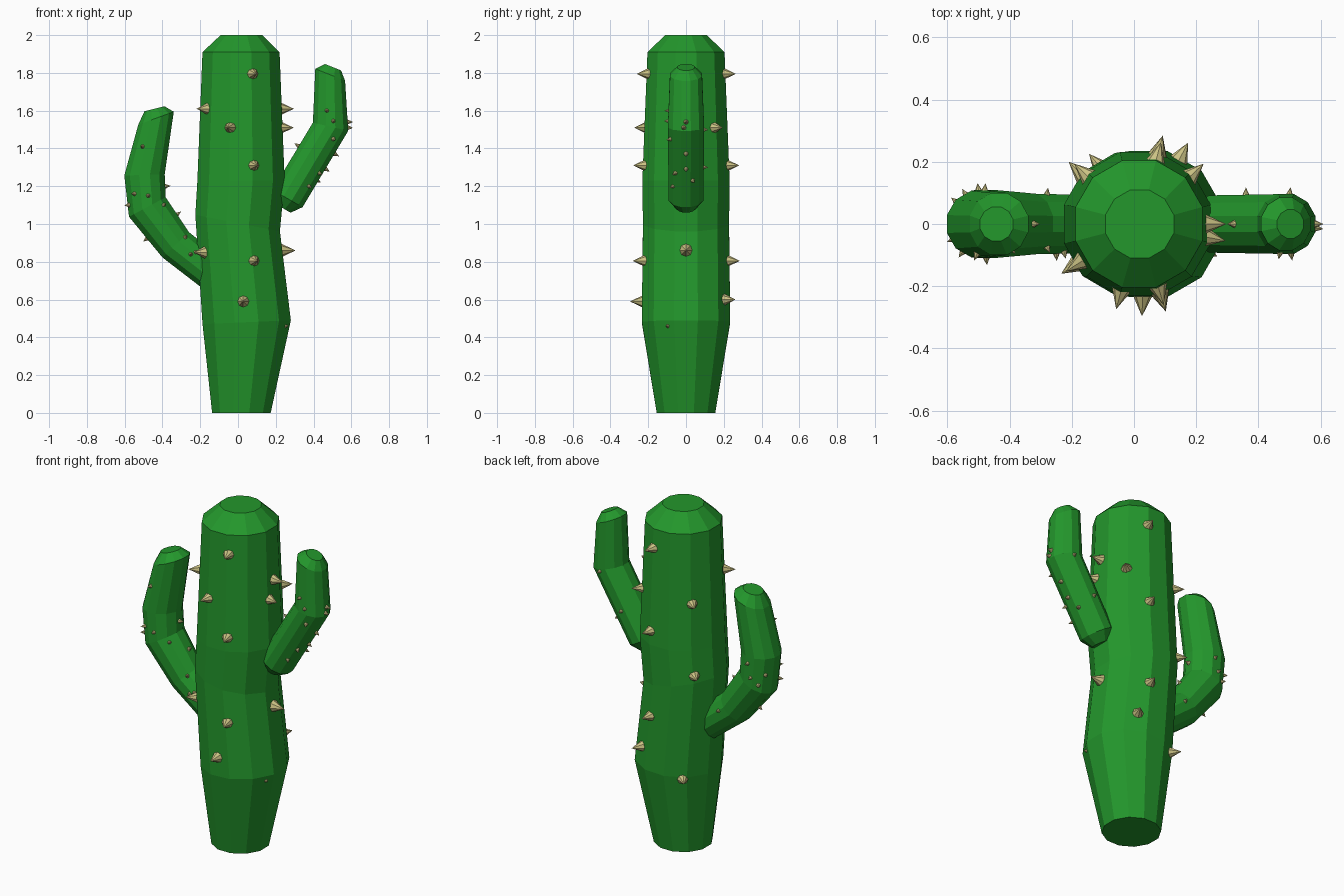
import bpy, bmesh, math
from mathutils import Vector

if "Cube" in bpy.data.objects:
    bpy.data.objects.remove(bpy.data.objects["Cube"])


def material(name, rgb):
    m = bpy.data.materials.new(name)
    m.diffuse_color = (*rgb, 1)
    m.use_nodes = True
    m.node_tree.nodes["Principled BSDF"].inputs["Base Color"].default_value = m.diffuse_color
    return m


GREEN = material("cactus_green", (0.017, 0.31, 0.025))
STRAW = material("spine_straw", (0.60, 0.54, 0.23))


def finish(bm, name, mat):
    bmesh.ops.recalc_face_normals(bm, faces=bm.faces)
    me = bpy.data.meshes.new(name)
    bm.to_mesh(me)
    bm.free()
    me.materials.append(mat)
    ob = bpy.data.objects.new(name, me)
    bpy.context.collection.objects.link(ob)
    return ob


def tube(name, rings, sides):
    """Skin rings given as (x, z, radius, tilt in degrees)."""
    bm = bmesh.new()
    loops = []
    for x, z, r, tilt in rings:
        t = math.radians(tilt)
        loop = []
        for i in range(sides):
            a = 2 * math.pi * (i + 0.5) / sides
            c = r * math.cos(a) / math.cos(math.pi / sides)
            s = r * math.sin(a) / math.cos(math.pi / sides)
            loop.append(bm.verts.new((x + c * math.cos(t), s, z + c * math.sin(t))))
        loops.append(loop)
    for lo, hi in zip(loops, loops[1:]):
        for i in range(sides):
            j = (i + 1) % sides
            bm.faces.new((lo[i], lo[j], hi[j], hi[i]))
    bm.faces.new(loops[0][::-1])
    bm.faces.new(loops[-1])
    return finish(bm, name, GREEN)


# Trunk and arms
trunk = [(0.018, 0, 0.155, 0), (0.046, 0.48, 0.234, 2.5), (-0.002, 1.005, 0.228, -11),
         (0.016, 1.23, 0.231, 0), (0.016, 1.91, 0.204, 0), (0.018, 2.0, 0.11, 0)]
left_arm = [(-0.10, 0.71, 0.05, 52), (-0.14, 0.74, 0.093, 52), (-0.33, 0.89, 0.097, 44),
            (-0.48, 1.09, 0.11, 28), (-0.495, 1.26, 0.107, 2), (-0.434, 1.56, 0.10, 20),
            (-0.442, 1.61, 0.055, 14)]
right_arm = [(0.235, 1.085, 0.05, -30), (0.262, 1.135, 0.092, -30), (0.49, 1.515, 0.096, -13),
             (0.488, 1.79, 0.085, -22), (0.503, 1.83, 0.046, -22)]
tube("trunk", trunk, 12)
tube("left_arm", left_arm, 12)
tube("right_arm", right_arm, 12)


def cone(bm, base, normal, radius, length):
    n = normal.normalized()
    m = n.to_track_quat('Z', 'Y').to_matrix().to_4x4()
    m.translation = base + n * length / 2
    bmesh.ops.create_cone(bm, cap_ends=True, segments=8, radius1=radius, radius2=0,
                          depth=length, matrix=m)


def at_height(z):
    for a, b in zip(trunk, trunk[1:]):
        if z <= b[1]:
            f = (z - a[1]) / (b[1] - a[1])
            return a[0] + f * (b[0] - a[0]), a[2] + f * (b[2] - a[2])


# Large trunk spines: direction in degrees, heights
bm = bmesh.new()
for deg, heights in [(287, (1.795, 1.31, 0.805)), (255, (1.51,)), (268, (0.59,)),
                     (75, (1.795, 1.31, 0.805)), (62, (0.60,)), (43, (1.51,)),
                     (137, (1.50, 1.08)), (130, (0.46,)), (213, (1.61, 0.85)),
                     (0, (1.61, 0.86)), (-11, (1.51,))]:
    for z in heights:
        cx, r = at_height(z)
        d = Vector((math.cos(math.radians(deg)), math.sin(math.radians(deg)), 0))
        cone(bm, Vector((cx, 0, z)) + d * (r - 0.012), d, 0.036, 0.076)
cx, r = at_height(0.46)
d = Vector((0.9, -0.42, 0)).normalized()
cone(bm, Vector((cx, 0, 0.46)) + d * (r - 0.005), d, 0.012, 0.02)
finish(bm, "trunk_spines", STRAW)


def arm_spines(name, arm, front, back):
    """Small spines on the arm surface, from front-view x and z."""
    bm = bmesh.new()
    for pts, side in ((front, -1), (back, 1)):
        for x, z in pts:
            p = Vector((x, 0, z))
            best = None
            for a, b in zip(arm[1:], arm[2:-1]):
                A, B = Vector((a[0], 0, a[1])), Vector((b[0], 0, b[1]))
                f = max(0, min(1, (p - A).dot(B - A) / (B - A).length_squared))
                q = A.lerp(B, f)
                if best is None or (p - q).length < best[0]:
                    best = ((p - q).length, q, a[2] + f * (b[2] - a[2]))
            dist, q, r = best
            n = p - q
            n.y = side * math.sqrt(max(0, r * r - dist * dist))
            n.normalize()
            cone(bm, q + n * (r - 0.004), n, 0.013, 0.028)
    finish(bm, name, STRAW)


arm_spines("left_arm_spines", left_arm,
           [(-0.505, 1.41), (-0.55, 1.16), (-0.475, 1.15), (-0.395, 1.10), (-0.58, 1.10),
            (-0.485, 0.92), (-0.38, 1.20), (-0.31, 1.06), (-0.28, 0.93), (-0.25, 0.84),
            (-0.225, 0.85)],
           [(-0.28, 0.88), (-0.54, 1.10), (-0.50, 1.14), (-0.57, 1.16), (-0.48, 1.22)])
arm_spines("right_arm_spines", right_arm,
           [(0.47, 1.60), (0.505, 1.545), (0.585, 1.54), (0.505, 1.45), (0.515, 1.37),
            (0.465, 1.29), (0.43, 1.27), (0.375, 1.20), (0.31, 1.42), (0.585, 1.51)],
           [(0.36, 1.30), (0.42, 1.23), (0.50, 1.50)])
